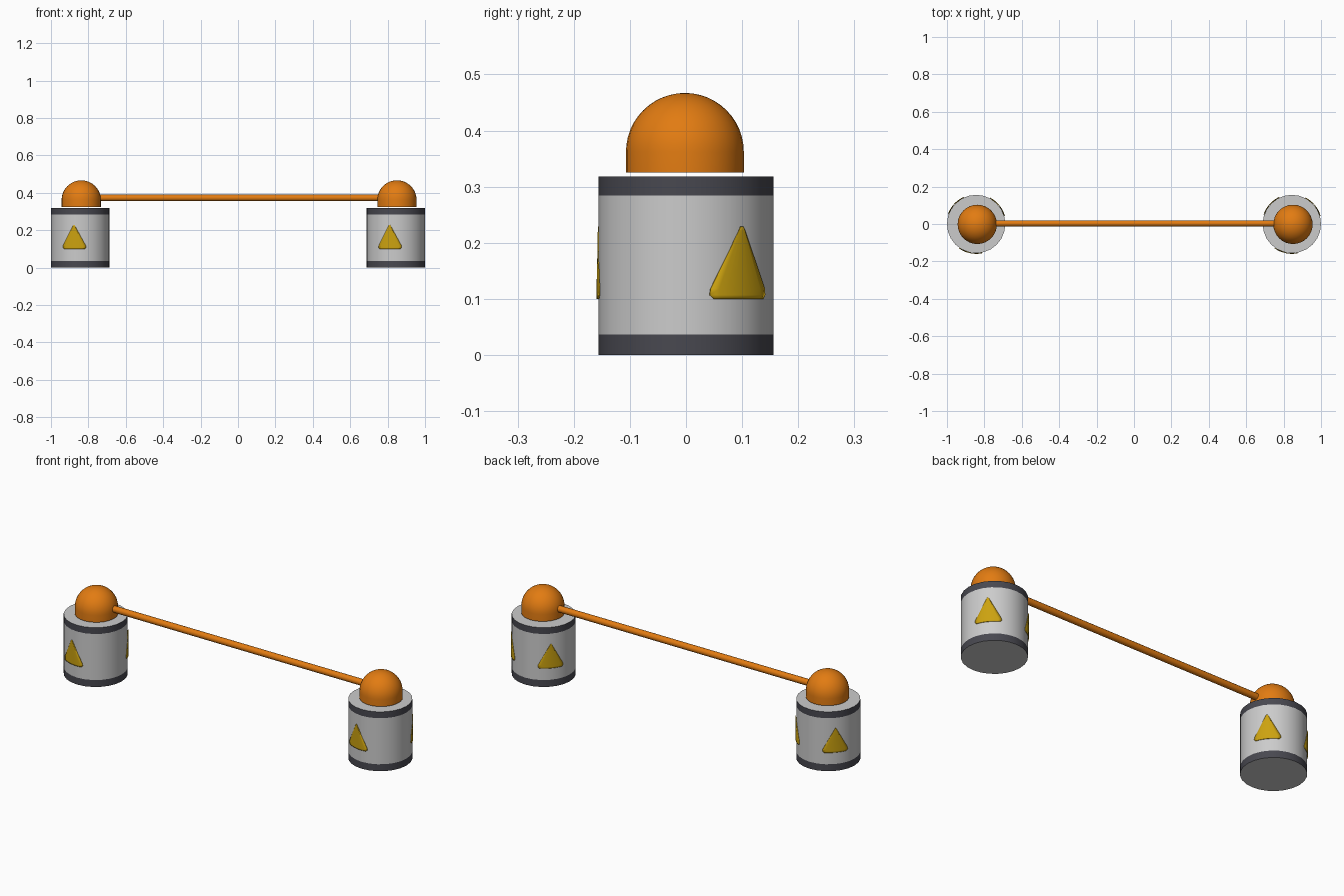
import bpy, bmesh, math

if "Cube" in bpy.data.objects:
    bpy.data.objects.remove(bpy.data.objects["Cube"], do_unlink=True)


def material(name, rgb):
    mat = bpy.data.materials.new(name)
    mat.use_nodes = True
    mat.diffuse_color = (*rgb, 1)
    mat.node_tree.nodes["Principled BSDF"].inputs["Base Color"].default_value = (*rgb, 1)
    return mat


GREY = material("light_grey", (0.6, 0.6, 0.6))
DARK = material("dark_slate", (0.065, 0.065, 0.08))
ORANGE = material("orange", (0.76, 0.2, 0.006))
YELLOW = material("warning_yellow", (0.6, 0.36, 0.005))


def finish(name, bm, mats, location, rotation=(0, 0, 0)):
    bmesh.ops.recalc_face_normals(bm, faces=bm.faces)
    mesh = bpy.data.meshes.new(name)
    bm.to_mesh(mesh)
    bm.free()
    for mat in mats:
        mesh.materials.append(mat)
    obj = bpy.data.objects.new(name, mesh)
    obj.location, obj.rotation_euler = location, rotation
    bpy.context.collection.objects.link(obj)
    bpy.ops.object.select_all(action="DESELECT")
    obj.select_set(True)
    bpy.context.view_layer.objects.active = obj
    bpy.ops.object.shade_smooth_by_angle(angle=math.radians(40))
    return obj


def lathe(profile, sides):
    """Closed turned solid from (radius, height) rings, bottom to top."""
    bm = bmesh.new()
    steps = [2 * math.pi * i / sides for i in range(sides)]
    rings = [[bm.verts.new((r * math.cos(a), r * math.sin(a), z)) for a in steps]
             for r, z in profile]
    for low, high in zip(rings, rings[1:]):
        for i in range(sides):
            j = (i + 1) % sides
            bm.faces.new((low[i], low[j], high[j], high[i]))
    bm.faces.new(rings[0])
    bm.faces.new(rings[-1])
    return bm


R, HEIGHT = 0.156, 0.318
DOME_R = 0.105


def barrel(name, x):
    # Grey drum with dark bands around the bottom and top edges
    bm = lathe([(R, 0), (R, 0.037), (R, 0.284), (R, HEIGHT)], 24)
    for f in bm.faces:
        z = f.calc_center_median().z
        f.material_index = int(len(f.verts) == 4 and (z < 0.037 or z > 0.284))
    finish(name, bm, [GREY, DARK], (x, 0, 0))


def dome(name, x):
    # Short collar continuing into a hemisphere
    profile = [(DOME_R, 0.325)]
    for i in range(12):
        a = math.pi / 2 * i / 12
        profile.append((DOME_R * math.cos(a), 0.362 + DOME_R * math.sin(a)))
    profile.append((0.002, 0.467))
    finish(name, lathe(profile, 32), [ORANGE], (x, -0.002, 0))


def warning_triangle(name, x, angle):
    # Thin plate wrapped around the drum, with softened lower corners
    rows = [(0.1, 0.36), (0.107, 0.41), (0.118, 0.4), (0.222, 0.04), (0.229, 0.015)]
    cols, r = 8, R + 0.002
    bm = bmesh.new()
    grid = []
    for z, half in rows:
        angles = [half * (2 * i / cols - 1) for i in range(cols + 1)]
        grid.append([bm.verts.new((r * math.cos(a), r * math.sin(a), z)) for a in angles])
    for low, high in zip(grid, grid[1:]):
        for i in range(cols):
            bm.faces.new((low[i], low[i + 1], high[i + 1], high[i]))
    obj = finish(name, bm, [YELLOW], (x, 0, 0), (0, 0, math.radians(angle)))
    solid = obj.modifiers.new("thickness", "SOLIDIFY")
    solid.thickness, solid.offset = 0.003, 0


for side, x in (("right", -0.844), ("left", 0.844)):
    barrel(side + "_barrel", x)
    dome(side + "_dome", x + 0.006)
    for number, angle in enumerate((258, 138, 39), 1):
        warning_triangle(f"{side}_warning_triangle_{number}", x, angle)

# Bar joining the two domes
finish("connecting_bar", lathe([(0.017, -0.84), (0.017, 0.845)], 12), [ORANGE],
       (0, 0.003, 0.373), (0, math.pi / 2, 0))
